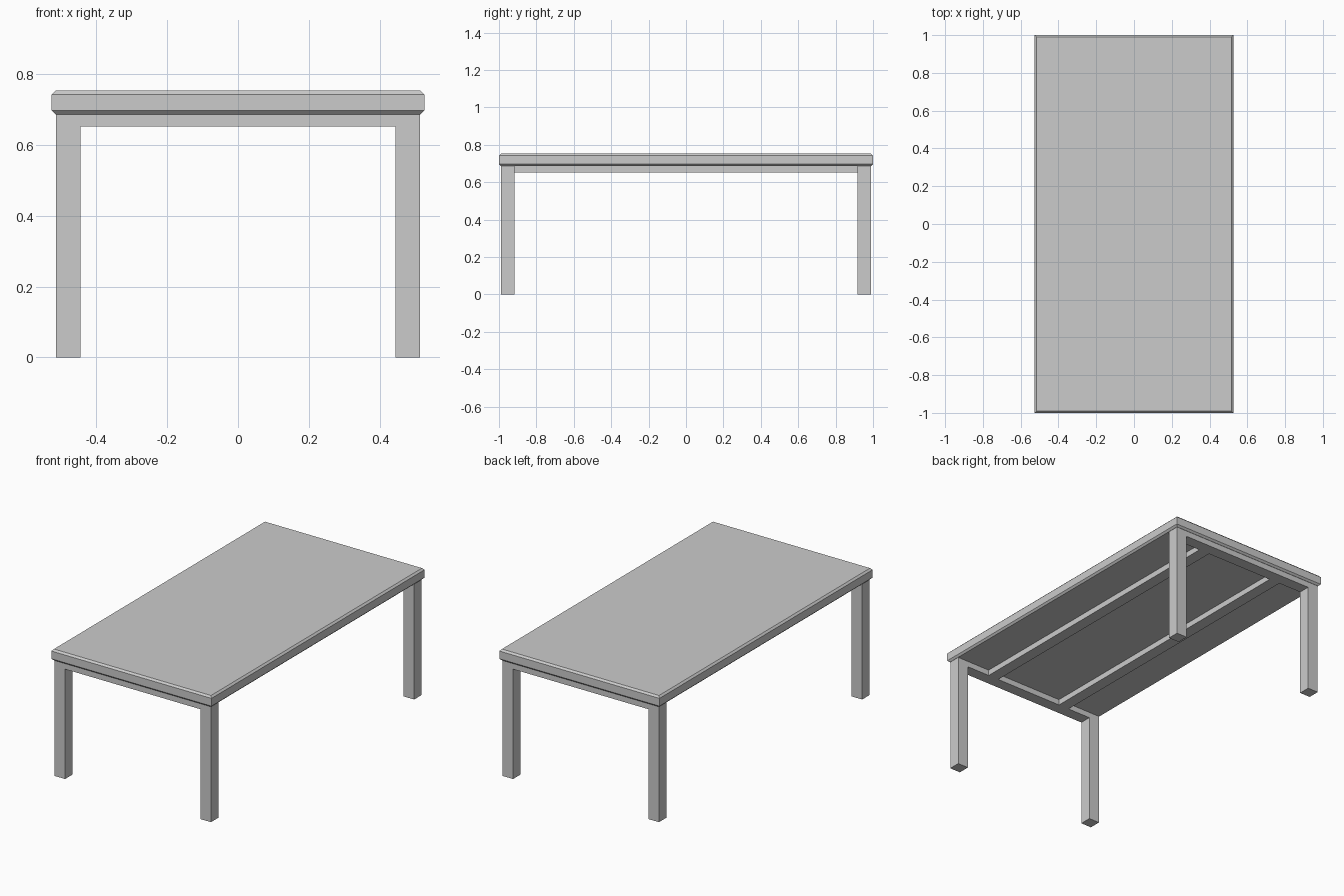
import bpy, bmesh

if "Cube" in bpy.data.objects:
    bpy.data.objects.remove(bpy.data.objects["Cube"])

LEG = 0.07                 # square stock width
X, Y = 0.514, 0.988        # outer faces of the frame
UNDER = 0.686              # underside of the table top
RAIL_Z = 0.652             # underside of aprons and rails


def box(name, lo, hi, bevel=0.0):
    bm = bmesh.new()
    bmesh.ops.create_cube(bm, size=1)
    for v in bm.verts:
        v.co = [(a + b) / 2 + c * (b - a) for a, b, c in zip(lo, hi, v.co)]
    if bevel:
        # chamfer only the upper and lower rims
        rims = [e for e in bm.edges
                if abs(e.verts[0].co.z - e.verts[1].co.z) < 1e-5]
        bmesh.ops.bevel(bm, geom=rims, offset=bevel, segments=1,
                        affect='EDGES')
    mesh = bpy.data.meshes.new(name)
    bm.to_mesh(mesh)
    bm.free()
    obj = bpy.data.objects.new(name, mesh)
    bpy.context.collection.objects.link(obj)
    return obj


# Chamfered table top
box("table_top", (-0.526, -1, UNDER), (0.526, 1, 0.753), bevel=0.0105)

for sy, end in ((-1, "front"), (1, "back")):
    y0, y1 = sorted((sy * Y, sy * (Y - LEG)))
    # Corner legs
    for sx, side in ((-1, "left"), (1, "right")):
        x0, x1 = sorted((sx * X, sx * (X - LEG)))
        box(f"{end}_{side}_leg", (x0, y0, 0), (x1, y1, UNDER))
    # End apron between the legs
    box(f"{end}_apron", (LEG - X, y0, RAIL_Z), (X - LEG, y1, UNDER))

# Two long support rails under the top
for sx, side in ((-1, "left"), (1, "right")):
    c = sx * 0.257
    box(f"{side}_support_rail", (c - LEG / 2, LEG - Y, RAIL_Z),
        (c + LEG / 2, Y - LEG, UNDER))
